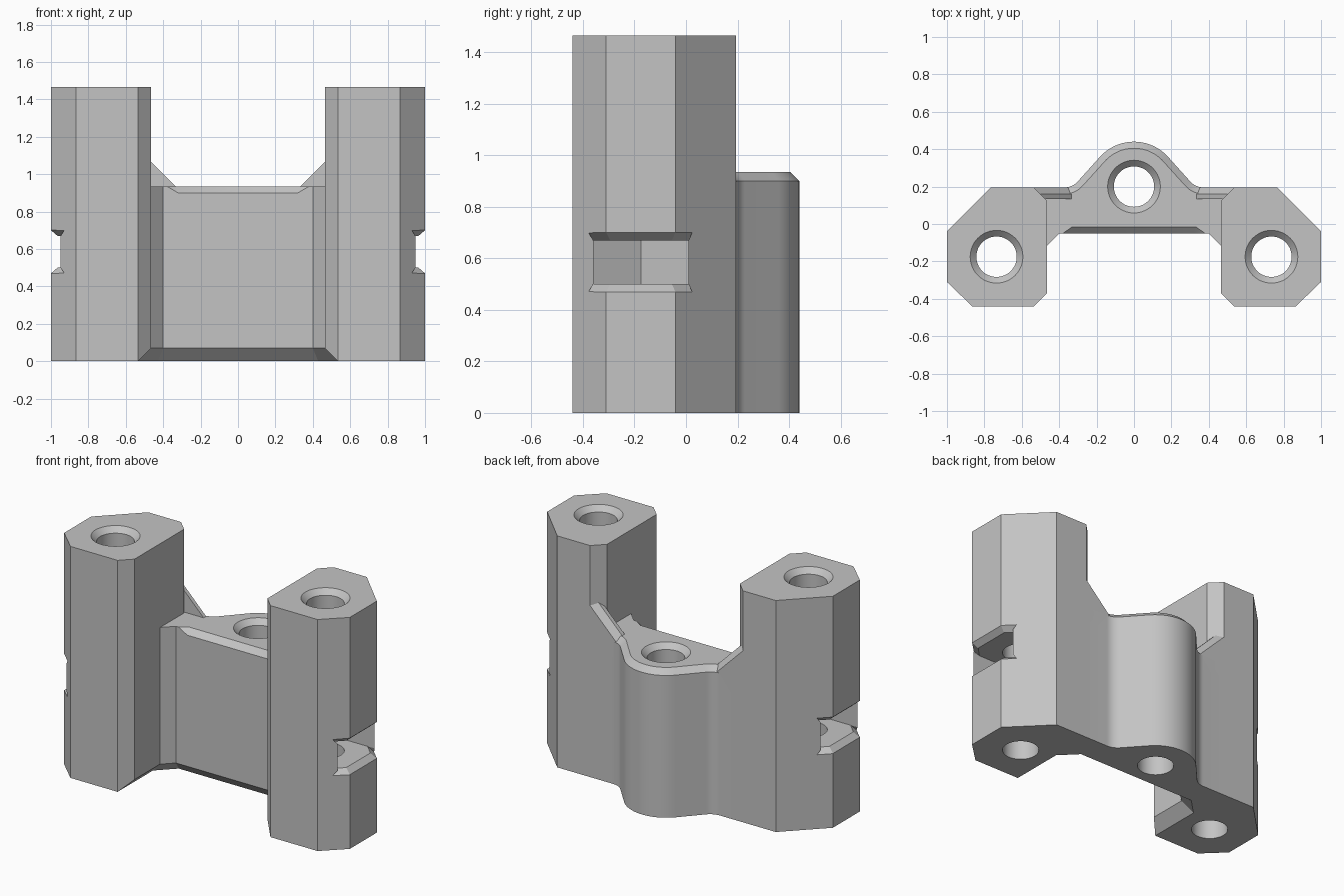
import bpy, bmesh
from math import sin, cos, pi, radians

cube = bpy.data.objects.get("Cube")
if cube:
    bpy.data.objects.remove(cube, do_unlink=True)

grey = bpy.data.materials.new("light grey")
grey.use_nodes = True
tone = (0.55, 0.55, 0.55, 1)
grey.diffuse_color = tone
grey.node_tree.nodes["Principled BSDF"].inputs["Base Color"].default_value = tone


def finish(name, bm):
    bmesh.ops.recalc_face_normals(bm, faces=bm.faces)
    mesh = bpy.data.meshes.new(name)
    bm.to_mesh(mesh)
    bm.free()
    mesh.materials.append(grey)
    ob = bpy.data.objects.new(name, mesh)
    bpy.context.collection.objects.link(ob)
    return ob


def loft(name, rings):
    """Solid through matching rings of 3D points, with capped ends."""
    bm = bmesh.new()
    rows = [[bm.verts.new(p) for p in ring] for ring in rings]
    n = len(rows[0])
    for a, b in zip(rows, rows[1:]):
        for i in range(n):
            j = (i + 1) % n
            bm.faces.new((a[i], a[j], b[j], b[i]))
    bm.faces.new(rows[0])
    bm.faces.new(rows[-1])
    return finish(name, bm)


def at_z(plan, z, side=1):
    return [(side * x, y, z) for x, y in plan]


def combine(target, other, operation):
    other.hide_render = True
    mod = target.modifiers.new(operation, "BOOLEAN")
    mod.operation, mod.solver, mod.object = operation, "EXACT", other
    bpy.context.view_layer.objects.active = target
    bpy.ops.object.modifier_apply(modifier=mod.name)
    bpy.data.objects.remove(other, do_unlink=True)


def bore(name, x, y, top):
    """Through hole with a countersunk mouth."""
    def circle(r, z):
        return [(x + r * cos(i * pi / 24), y + r * sin(i * pi / 24), z) for i in range(48)]
    return loft(name, [circle(0.108, -0.1), circle(0.108, top - 0.033),
                       circle(0.141, top), circle(0.141, top + 0.1)])


HEIGHT, DECK, BACK, BEVEL = 1.465, 0.935, 0.195, 0.035


# Bridge with a rounded boss at the back and a bevelled back rim
def bridge_plan(d):
    slope, fillet = radians(48), 0.1
    boss_r, cy = 0.245 - d, BACK
    fx = (0.245 + fillet - cos(slope) * fillet) / sin(slope)
    half = [(0.40, -0.05), (0.47, -0.12), (0.6, -0.12), (0.6, BACK - d)]
    for i in range(9):
        t = slope * i / 8
        r = fillet + d
        half.append((fx - r * sin(t), BACK + fillet - r * cos(t)))
    for i in range(16):
        t = slope * (1 - i / 16)
        half.append((boss_r * sin(t), cy + boss_r * cos(t)))
    return half + [(0, cy + boss_r)] + [(-x, y) for x, y in reversed(half)]


body = loft("clamp_body", [at_z(bridge_plan(0), 0), at_z(bridge_plan(0), DECK - BEVEL),
                           at_z(bridge_plan(BEVEL), DECK)])

column_plan = [(1, -0.04), (1, -0.31), (0.865, -0.44), (0.535, -0.44), (0.465, -0.37),
               (0.465, 0.125), (0.535, BACK), (0.765, BACK)]
for s in (1, -1):
    combine(body, loft("column", [at_z(column_plan, 0, s), at_z(column_plan, HEIGHT, s)]), "UNION")

    # Sloping web between the deck and the column
    def web(y, drop):
        outline = [(0.335, DECK - drop), (0.47, 1.07 - drop), (0.55, 1.15 - drop),
                   (0.55, 0.8), (0.335, 0.8)]
        return [(s * x, y, z) for x, z in outline]
    combine(body, loft("web", [web(0.135, 0), web(BACK - BEVEL, 0), web(BACK, 0.05)]), "UNION")

# Chamfer under the front recess
def recess(d):
    half = [(0.465 + d, -0.6), (0.465 + d, -0.115 + 0.414 * d), (0.40 + 0.414 * d, -0.05 + d)]
    return half + [(-x, y) for x, y in reversed(half)]


combine(body, loft("recess_chamfer", [at_z(recess(0.08), -0.01), at_z(recess(0), 0.07)]), "DIFFERENCE")

# Bevel on the front rim of the deck
bm = bmesh.new()
for s in (1, -1):
    for p in [(0.32, -0.05, 0.9), (0.33, -0.015, DECK), (0.38, -0.05, DECK),
              (0.38, -0.1, 1.0), (0.33, -0.05, 1.0)]:
        bm.verts.new((s * p[0], p[1], p[2]))
bmesh.ops.convex_hull(bm, input=bm.verts)
combine(body, finish("front_rim_bevel", bm), "DIFFERENCE")

# Side nut slots: hexagonal pocket plus a flared mouth
cx, cy, flat = 0.735, -0.175, 0.185
point = flat / cos(pi / 6)
pocket = [(cx - point, cy), (cx - point / 2, cy - flat), (1.2, cy - flat),
          (1.2, cy + flat), (cx - point / 2, cy + flat)]
mouth_out = [(0.932, -0.38), (1.002, -0.31), (1.002, -0.04), (0.937, 0.025), (1.2, 0.025), (1.2, -0.38)]
mouth_in = [(0.90, -0.36), (0.965, -0.295), (0.965, -0.055), (0.90, 0.01), (1.2, 0.01), (1.2, -0.36)]
for s in (1, -1):
    combine(body, loft("slot", [at_z(pocket, 0.5, s), at_z(pocket, 0.67, s)]), "DIFFERENCE")
    combine(body, loft("slot_mouth", [at_z(mouth_out, 0.468, s), at_z(mouth_in, 0.5, s),
                                      at_z(mouth_in, 0.67, s), at_z(mouth_out, 0.702, s)]), "DIFFERENCE")
    combine(body, bore("column_bore", s * cx, cy, HEIGHT), "DIFFERENCE")
combine(body, bore("boss_bore", 0, 0.2, DECK), "DIFFERENCE")

# Smooth round walls, crisp edges
bpy.ops.object.select_all(action="DESELECT")
body.select_set(True)
bpy.context.view_layer.objects.active = body
bpy.ops.object.shade_smooth_by_angle(angle=radians(25))
